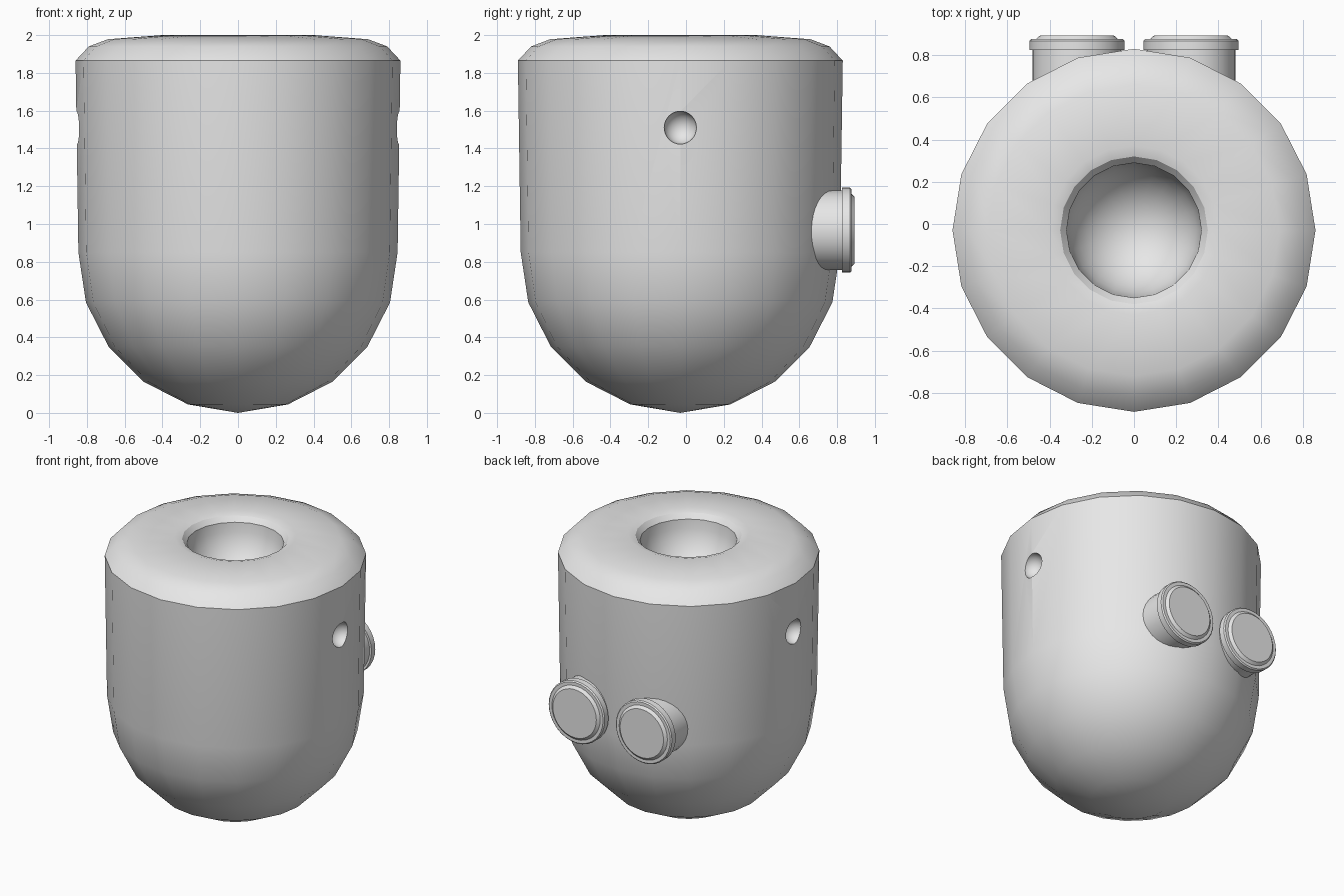
import bpy, bmesh
from math import cos, sin, pi
from mathutils import Matrix, Vector

cube = bpy.data.objects.get("Cube")
if cube:
    bpy.data.objects.remove(cube, do_unlink=True)

CENTRE_Y = -0.03
grey = bpy.data.materials.new("plain_grey")
grey.use_nodes = True
colour = (0.8, 0.8, 0.8, 1)
grey.diffuse_color = colour
grey.node_tree.nodes["Principled BSDF"].inputs["Base Color"].default_value = colour


def make_object(name, bm):
    bmesh.ops.recalc_face_normals(bm, faces=bm.faces)
    mesh = bpy.data.meshes.new(name)
    bm.to_mesh(mesh)
    bm.free()
    mesh.materials.append(grey)
    obj = bpy.data.objects.new(name, mesh)
    bpy.context.collection.objects.link(obj)
    return obj


def lathe(name, profile, sides, matrix):
    """Revolve (radius, height) points about z; the ends sit on the axis."""
    bm = bmesh.new()
    rings = []
    for r, h in profile:
        if r < 1e-5:
            rings.append([bm.verts.new((0, 0, h))] * sides)
        else:
            rings.append([bm.verts.new((r * cos(2 * pi * i / sides), r * sin(2 * pi * i / sides), h))
                          for i in range(sides)])
    for a, b in zip(rings, rings[1:]):
        for i in range(sides):
            j = (i + 1) % sides
            corners = list(dict.fromkeys((a[i], a[j], b[j], b[i])))
            bm.faces.new(corners)
    bmesh.ops.transform(bm, matrix=matrix, verts=bm.verts)
    return make_object(name, bm)


def smooth(obj, angle):
    bpy.ops.object.select_all(action='DESELECT')
    obj.select_set(True)
    bpy.context.view_layer.objects.active = obj
    bpy.ops.object.shade_smooth_by_angle(angle=angle)


# Rounded vessel with a bowl-shaped opening in the top
outer = [(0, 0), (0.265, 0.045), (0.5, 0.165), (0.685, 0.35), (0.805, 0.585),
         (0.845, 0.85), (0.86, 1.865), (0.79, 1.94), (0.69, 1.978), (0.4, 2.0),
         (0.35, 1.985), (0.32, 1.95)]
bowl = [(0.32 * cos(pi / 2 * k / 8), 1.95 - 0.34 * sin(pi / 2 * k / 8)) for k in range(1, 9)]
body = lathe("vessel_body", outer + bowl, 20, Matrix.Translation((0, CENTRE_Y, 0)))

# Round sockets sunk into both sides
bpy.context.view_layer.objects.active = body
for side in (-1, 1):
    bm = bmesh.new()
    bmesh.ops.create_uvsphere(bm, u_segments=24, v_segments=16, radius=0.087,
                              matrix=Matrix.Translation((side * 0.853, CENTRE_Y, 1.51)))
    cutter = make_object("socket_cutter", bm)
    cutter.hide_render = True
    mod = body.modifiers.new("socket", 'BOOLEAN')
    mod.operation, mod.solver, mod.object = 'DIFFERENCE', 'EXACT', cutter
    bpy.ops.object.modifier_apply(modifier=mod.name)
    bpy.data.objects.remove(cutter, do_unlink=True)
smooth(body, pi / 6)

# Pair of capped ports on the back
port = [(0, 0.5), (0.21, 0.5), (0.21, 0.825), (0.225, 0.825), (0.225, 0.868),
        (0.217, 0.876), (0.194, 0.876), (0.175, 0.893), (0, 0.893)]
for side, label in ((1, "left"), (-1, "right")):
    place = Matrix.Translation(Vector((side * 0.27, 0, 0.967))) @ Matrix.Rotation(-pi / 2, 4, 'X')
    smooth(lathe(label + "_port", port, 32, place), pi / 6)
